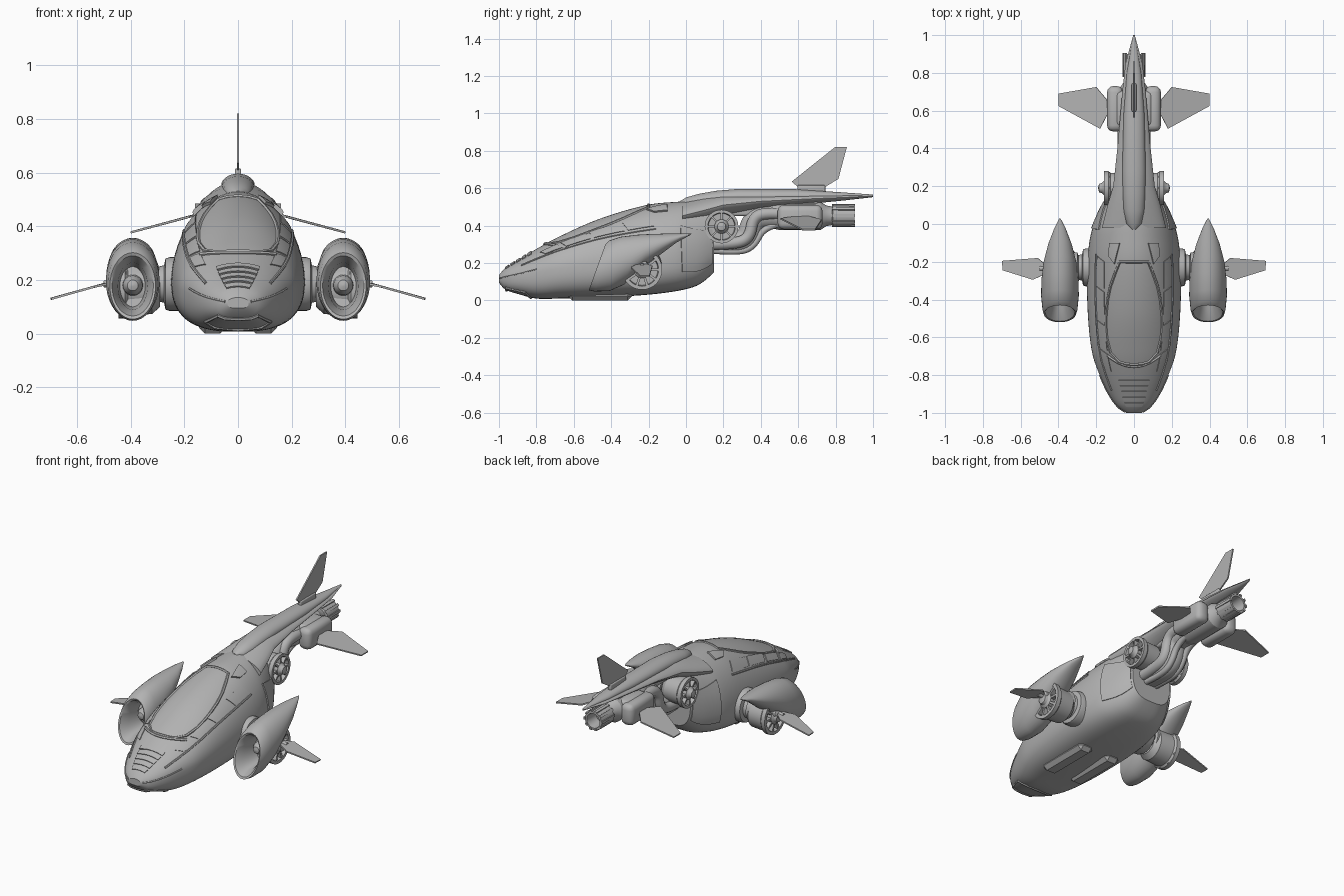
import bpy, bmesh, math
from mathutils import Vector, Matrix

if "Cube" in bpy.data.objects:
    bpy.data.objects.remove(bpy.data.objects["Cube"])

grey = bpy.data.materials.new("hull grey")
grey.diffuse_color = (0.45, 0.45, 0.45, 1)
grey.use_nodes = True
grey.node_tree.nodes["Principled BSDF"].inputs["Base Color"].default_value = grey.diffuse_color


def finish(ob, mirror=False, angle=32):
    ob.data.materials.clear()
    ob.data.materials.append(grey)
    bpy.ops.object.select_all(action='DESELECT')
    ob.select_set(True)
    bpy.context.view_layer.objects.active = ob
    bpy.ops.object.shade_smooth_by_angle(angle=math.radians(angle))
    if mirror:
        ob.modifiers.new("mirror", 'MIRROR').use_mirror_merge = False
    return ob


def from_bm(name, bm, mirror=False):
    bmesh.ops.recalc_face_normals(bm, faces=bm.faces)
    me = bpy.data.meshes.new(name)
    bm.to_mesh(me)
    bm.free()
    ob = bpy.data.objects.new(name, me)
    bpy.context.collection.objects.link(ob)
    return finish(ob, mirror)


def loft(name, rings, mirror=False):
    bm = bmesh.new()
    vs = [[bm.verts.new(p) for p in r] for r in rings]
    n = len(rings[0])
    for a, b in zip(vs, vs[1:]):
        for i in range(n):
            bm.faces.new((a[i], a[(i + 1) % n], b[(i + 1) % n], b[i]))
    bm.faces.new(vs[0])
    bm.faces.new(vs[-1])
    return from_bm(name, bm, mirror)


def lathe(name, axis, c, prof, mirror=False, seg=36):
    """Revolve (distance along axis, radius) pairs around an X or Y axis."""
    rings = []
    for d, r in prof:
        ring = []
        for k in range(seg):
            u, v = r * math.cos(k * math.tau / seg), r * math.sin(k * math.tau / seg)
            ring.append(Vector(c) + Vector((d, u, v) if axis == 'X' else (u, d, v)))
        rings.append(ring)
    return loft(name, rings, mirror)


def box(name, c, size, bevel=0.0, rot=None, mirror=False, seg=3):
    bm = bmesh.new()
    m = Matrix.Translation(c) @ (rot or Matrix()) @ Matrix.Diagonal((*size, 1))
    bmesh.ops.create_cube(bm, size=1, matrix=m)
    if bevel:
        bmesh.ops.bevel(bm, geom=bm.edges[:], offset=bevel, segments=seg, profile=0.5, affect='EDGES')
    return from_bm(name, bm, mirror)


def plate(name, pts, thick, mirror=False):
    t = Vector(thick) / 2
    return loft(name, [[Vector(p) - t for p in pts], [Vector(p) + t for p in pts]], mirror)


def tube(name, pts, r, mirror=False, smooth=False, closed=False):
    cu = bpy.data.curves.new(name, 'CURVE')
    cu.dimensions = '3D'
    cu.bevel_depth, cu.bevel_resolution, cu.use_fill_caps = r, 3 if smooth else 1, True
    sp = cu.splines.new('NURBS' if smooth else 'POLY')
    sp.points.add(len(pts) - 1)
    for p, q in zip(sp.points, pts):
        p.co = (*q, 1)
    sp.use_cyclic_u = closed
    if smooth:
        sp.use_endpoint_u, sp.order_u, sp.resolution_u = True, 3, 6
    ob = bpy.data.objects.new(name, cu)
    bpy.context.collection.objects.link(ob)
    bpy.ops.object.select_all(action='DESELECT')
    ob.select_set(True)
    bpy.context.view_layer.objects.active = ob
    bpy.ops.object.convert(target='MESH')
    return finish(bpy.context.view_layer.objects.active, mirror, 50)


# Hull stations: y, half width, bottom z, widest z, top z
HULL = [(-1, .04, .095, .115, .135), (-.97, .085, .06, .12, .17), (-.9, .135, .035, .13, .215),
        (-.8, .182, .01, .15, .275), (-.68, .222, .01, .17, .34), (-.465, .245, .015, .19, .435),
        (-.21, .247, .03, .2, .51), (-.05, .228, .05, .22, .527), (.05, .19, .075, .24, .53),
        (.1, .165, .105, .26, .53), (.15, .135, .15, .3, .53)]


def station(y):
    """Smooth interpolation through the hull stations."""
    y = min(max(y, -1), .15)
    i = max(k for k in range(len(HULL) - 1) if HULL[k][0] <= y + 1e-9)
    a, b = HULL[i], HULL[i + 1]
    p, q = HULL[max(i - 1, 0)], HULL[min(i + 2, len(HULL) - 1)]
    h = b[0] - a[0]
    s = (y - a[0]) / h
    res = []
    for k in range(1, 5):
        ma, mb = (b[k] - p[k]) / (b[0] - p[0]) * h, (q[k] - a[k]) / (q[0] - a[0]) * h
        res.append((2*s**3 - 3*s*s + 1) * a[k] + (s**3 - 2*s*s + s) * ma
                   + (3*s*s - 2*s**3) * b[k] + (s**3 - s*s) * mb)
    return res


def surf(y, t):
    """Point on the hull; t is degrees around, 0 = right side, 90 = top."""
    w, zb, zm, zt = station(y)
    c, s = math.cos(math.radians(t)), math.sin(math.radians(t))
    if s >= 0:
        return Vector((w * c, y, zm + (zt - zm) * s))
    return Vector((math.copysign(w * abs(c) ** .6, c), y, zm - (zm - zb) * abs(s) ** .8))


def top(x, y):
    w = station(y)[0]
    return surf(y, math.degrees(math.acos(max(-1, min(1, x / w)))))


def patch(name, corners, off, mirror=False, n=6):
    """Raised panel on the hull between four (y, t) corners."""
    bm = bmesh.new()
    A, B, C, D = [Vector(c) for c in corners]
    rows = []
    for lift in (-.01, off):
        g = []
        for i in range(n + 1):
            for j in range(n + 1):
                y, t = A.lerp(B, i / n).lerp(D.lerp(C, i / n), j / n)
                nor = (surf(y + .004, t) - surf(y - .004, t)).cross(surf(y, t + 1) - surf(y, t - 1)).normalized()
                p = surf(y, t)
                if nor.dot(p - Vector((0, y, station(y)[2]))) < 0:
                    nor = -nor
                g.append(bm.verts.new(p + nor * lift))
        rows.append(g)
    idx = lambda i, j: i * (n + 1) + j
    for g in rows:
        for i in range(n):
            for j in range(n):
                bm.faces.new([g[idx(*q)] for q in ((i, j), (i + 1, j), (i + 1, j + 1), (i, j + 1))])
    rim = ([idx(i, 0) for i in range(n)] + [idx(n, j) for j in range(n)]
           + [idx(i, n) for i in range(n, 0, -1)] + [idx(0, j) for j in range(n, 0, -1)])
    for a, b in zip(rim, rim[1:] + rim[:1]):
        bm.faces.new((rows[0][a], rows[0][b], rows[1][b], rows[1][a]))
    return from_bm(name, bm, mirror)


# Fuselage, spine skirt and spine ridge
loft("fuselage", [[surf(-1 + 1.15 * k / 50, j * 6) for j in range(60)] for k in range(51)])


def spine(name, rows, e):
    f = lambda v: math.copysign(abs(v) ** e, v)
    loft(name, [[(w * f(math.cos(a)), y, (zb + zt) / 2 + (zt - zb) / 2 * f(math.sin(a)))
                 for a in [j * math.tau / 28 for j in range(28)]] for y, w, zb, zt in rows])


spine("tail_skirt", [(-.02, .17, .38, .525), (.1, .14, .41, .555), (.2, .11, .45, .57), (.4, .088, .49, .57),
                     (.7, .062, .52, .57), (.85, .045, .535, .566), (1, .004, .552, .565)], 1.3)
spine("spine_ridge", [(-.03, .01, .515, .532), (0, .04, .49, .55), (.07, .055, .49, .57), (.16, .06, .5, .586),
                      (.28, .062, .51, .596), (.58, .055, .52, .595), (.8, .038, .54, .58), (1, .004, .553, .566)], 1)

# Windscreen frame, side windows, nose grille and side seams
half = [(.04, -.2), (.075, -.2), (.1, -.26), (.125, -.33), (.14, -.4), (.148, -.48), (.149, -.54), (.145, -.6),
        (.125, -.68), (.08, -.73), (.04, -.742)]
frame = half + [(0, -.745)] + [(-x, y) for x, y in reversed(half)] + [(0, -.2)]
tube("windscreen_frame", [top(x, y) for x, y in frame], .008, closed=True)
tube("canopy_front_lip", [top(x, -.755 + 3 * x * x) for x in [-.14 + .02 * k for k in range(15)]], .009)
for a, b in ((-.78, -.69), (-.67, -.54), (-.52, -.36), (-.34, -.2)):
    patch("side_window", [(a + .03, 38), (b + .03, 38), (b, 51), (a, 51)], .004, True)
tube("window_sill", [surf(-.88 + .08 * k, 35) for k in range(10)], .006, True)
patch("canopy_rear_block", [(-.17, 58), (-.1, 58), (-.1, 72), (-.21, 66)], .01, True)
for k in range(5):
    patch("nose_grille_slat", [(-.965 + k * .03, 62), (-.945 + k * .03, 62),
                               (-.945 + k * .03, 118), (-.965 + k * .03, 118)], .005)
tube("nose_rim", [surf(y, 8) for y in (-.995, -.97, -.93, -.88, -.84, -.8)], .005, True)
patch("side_armour", [(-.02, -20), (.14, -32), (.14, 22), (-.03, 35)], .007, True)

# Chin intake frame following the hull, and belly pads
ring = [(-.96, -50), (-.96, -70), (-.96, -90), (-.96, -110), (-.96, -130), (-.86, -130), (-.84, -110),
        (-.83, -90), (-.84, -70), (-.86, -50)]
tube("chin_intake_frame", [surf(y, t) for y, t in ring], .008, closed=True)
box("belly_pad", (.095, -.46, .025), (.1, .34, .05), .022, mirror=True, seg=1)

# Side nacelle cowl: top (y,z), bottom (y,z), half width
COWL = [((-.3, .25), (-.33, .1), .045), ((-.38, .265), (-.45, .09), .055), ((-.425, .29), (-.515, .066), .077),
        ((-.43, .302), (-.52, .054), .085), ((-.41, .32), (-.49, .048), .093), ((-.35, .34), (-.41, .05), .1),
        ((-.26, .351), (-.33, .085), .098), ((-.17, .356), (-.25, .16), .088), ((-.08, .357), (-.15, .235), .064),
        ((-.01, .357), (-.05, .31), .032), ((.03, .357), (.02, .348), .005)]
rings = []
for (yt, zt), (yb, zb), w in COWL:
    ring = []
    for j in range(36):
        a = j * math.tau / 36
        s = (1 + math.sin(a)) / 2
        ring.append((.392 + w * math.cos(a), yb + (yt - yb) * s, zb + (zt - zb) * s))
    rings.append(ring)
loft("nacelle_cowl", rings, True)
lathe("intake_spinner", 'Y', (.392, -.33, .18), [(-.06, .004), (-.055, .02), (-.03, .036), (.05, .042)], True)


def fan(name, x, y, z, r, n):
    """Outward facing turbine wheel with hub and blades."""
    lathe(name + "_drum", 'X', (x, y, z), [(-.12, r * .6), (-.09, r * .85), (0, r * .9), (.01, r), (.035, r),
                                           (.035, r * .82), (.01, r * .78), (.01, r * .1)], True)
    lathe(name + "_hub", 'X', (x, y, z), [(0, r * .42), (.035, r * .42), (.045, r * .3), (.06, r * .25),
                                          (.065, .002)], True, 24)
    for k in range(n):
        rot = Matrix.Rotation(k * math.tau / n, 4, 'X')
        c = Vector((x + .02, y, z)) + rot @ Vector((0, r * .65, 0))
        box(name + "_blade", c, (.03, r * .62, r * .12), 0, rot, True)


# Nacelle turbine, mounting shaft and stub fin
fan("nacelle_turbine", .41, -.235, .165, .108, 10)
lathe("nacelle_mount", 'X', (0, -.23, .185),
      [(.18, .1), (.255, .1), (.27, .095), (.275, .07), (.295, .065), (.3, .08), (.325, .08), (.36, .06)], True)
plate("nacelle_fin", [(.44, -.25, .195), (.48, -.205, .19), (.51, -.18, .182), (.698, -.195, .13),
                      (.695, -.245, .13), (.535, -.295, .175)], (.002, 0, .008), True)
lathe("fin_pivot", 'X', (.43, -.235, .185), [(0, .035), (.03, .03), (.04, .015), (.07, .012)], True, 16)

# Tail turbine, ducts and rear engine
fan("tail_turbine", .125, .19, .395, .09, 8)
tube("main_duct", [(0, .08, .32), (0, .2, .31), (0, .33, .31), (0, .36, .44), (0, .46, .45), (0, .6, .45)],
     .066, smooth=True)
tube("side_duct", [(.055, .1, .3), (.056, .25, .3), (.056, .34, .33), (.056, .36, .45), (.056, .45, .47),
                   (.055, .56, .46)], .032, True, True)
tube("lower_pipe", [(.035, .1, .27), (.035, .26, .255), (.035, .36, .28), (.035, .42, .4), (.035, .52, .41)],
     .018, True, True)
box("tail_pylon", (0, .4, .49), (.07, .62, .08), .015)
lathe("rear_engine", 'Y', (0, 0, .452), [(.42, .045), (.46, .068), (.5, .075), (.72, .075), (.75, .055),
                                         (.78, .05), (.785, .06), (.9, .056), (.9, .044), (.82, .036)])
for k in range(10):
    rot = Matrix.Rotation(k * math.tau / 10, 4, 'Y')
    box("nozzle_petal", Vector((0, .842, .455)) + rot @ Vector((.057, 0, 0)), (.01, .125, .016), 0, rot)
box("engine_pod", (.1, .61, .445), (.085, .24, .13), .032, mirror=True)
box("engine_saddle", (0, .61, .47), (.2, .19, .09), .025)

# Tail fins
plate("tail_fin", [(.13, .6, .448), (.145, .66, .446), (.2, .725, .43), (.4, .69, .377), (.4, .625, .377),
                   (.18, .505, .436)], (.002, 0, .008), True)
plate("vertical_fin", [(0, .565, .635), (0, .797, .82), (0, .86, .82), (0, .815, .65), (0, .75, .61),
                       (0, .6, .605)], (.008, 0, 0))
box("vertical_fin_base", (0, .67, .598), (.024, .15, .036), .006)
